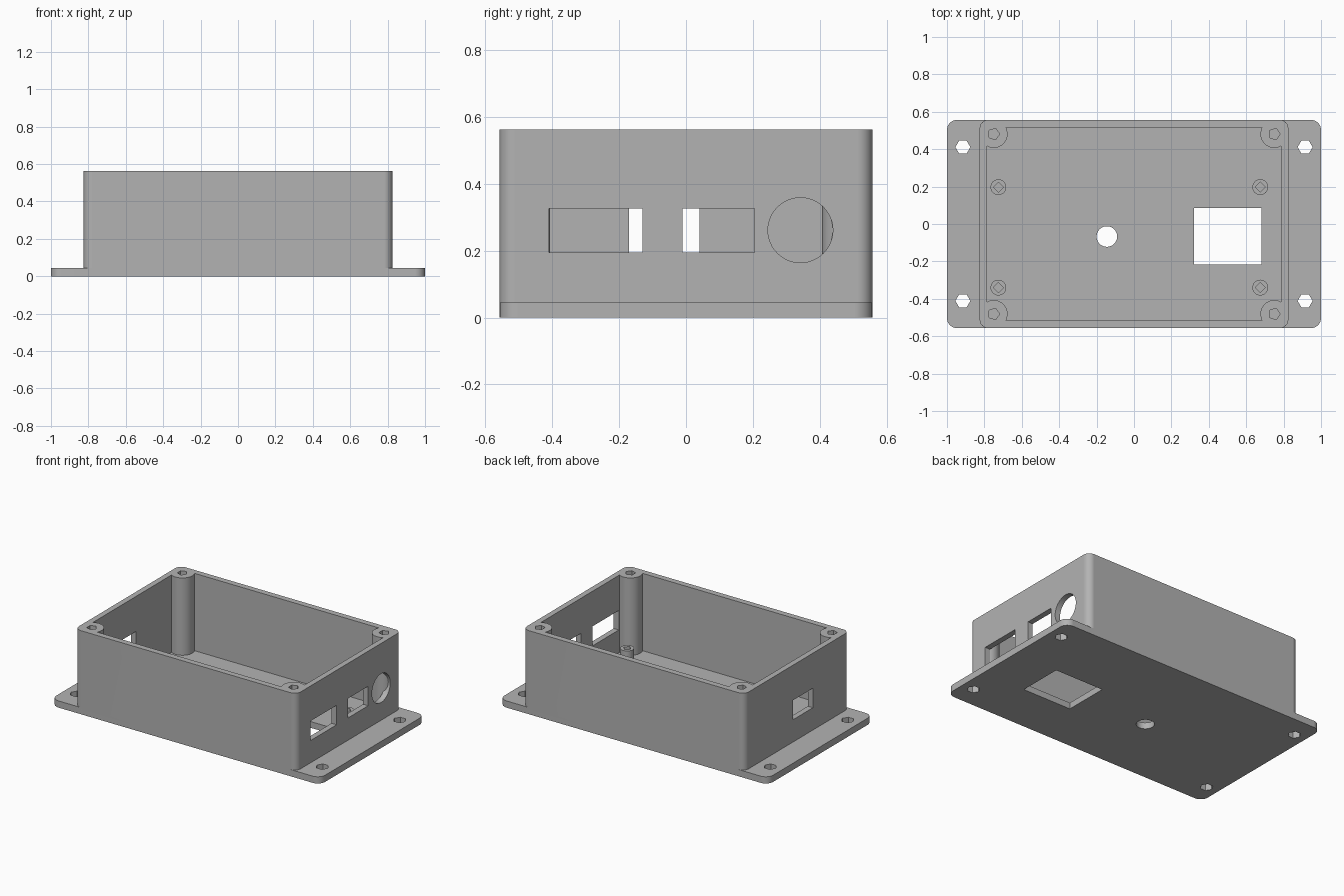
import bpy, bmesh, math

if "Cube" in bpy.data.objects:
    bpy.data.objects.remove(bpy.data.objects["Cube"], do_unlink=True)

grey = bpy.data.materials.new("matte grey plastic")
grey.use_nodes = True
colour = (0.45, 0.45, 0.45, 1)
grey.diffuse_color = colour
grey.node_tree.nodes["Principled BSDF"].inputs["Base Color"].default_value = colour

HALF_Y, TOP, FLOOR, FLANGE = 0.557, 0.562, 0.042, 0.045
BOX_X, IN_X, IN_Y = 0.825, 0.787, 0.517


def extrude_outline(name, points, z0, z1):
    """Solid prism from a flat outline."""
    bm = bmesh.new()
    face = bm.faces.new([bm.verts.new((x, y, z0)) for x, y in points])
    top = bmesh.ops.extrude_face_region(bm, geom=[face])["geom"]
    verts = [v for v in top if isinstance(v, bmesh.types.BMVert)]
    bmesh.ops.translate(bm, vec=(0, 0, z1 - z0), verts=verts)
    bmesh.ops.recalc_face_normals(bm, faces=bm.faces)
    mesh = bpy.data.meshes.new(name)
    bm.to_mesh(mesh)
    bm.free()
    mesh.materials.append(grey)
    obj = bpy.data.objects.new(name, mesh)
    bpy.context.collection.objects.link(obj)
    return obj


def rounded_slab(name, hx, hy, r, z0, z1, steps=8):
    points = []
    for q, (sx, sy) in enumerate([(1, 1), (-1, 1), (-1, -1), (1, -1)]):
        for i in range(steps + 1):
            a = (q + i / steps) * math.pi / 2
            points.append((sx * (hx - r) + r * math.cos(a), sy * (hy - r) + r * math.sin(a)))
    return extrude_outline(name, points, z0, z1)


def block(name, x0, x1, y0, y1, z0, z1):
    return extrude_outline(name, [(x0, y0), (x1, y0), (x1, y1), (x0, y1)], z0, z1)


def prism(name, x, y, r, sides, z0, z1):
    ring = [i * math.tau / sides for i in range(sides)]
    return extrude_outline(name, [(x + r * math.cos(a), y + r * math.sin(a)) for a in ring], z0, z1)


def combine(target, tool, operation):
    """Apply a boolean and discard its tool."""
    mod = target.modifiers.new("boolean", 'BOOLEAN')
    mod.operation, mod.solver, mod.object = operation, 'EXACT', tool
    bpy.context.view_layer.objects.active = target
    bpy.ops.object.modifier_apply(modifier=mod.name)
    bpy.data.objects.remove(tool, do_unlink=True)


def add(tool):
    combine(body, tool, 'UNION')


def cut(tool):
    combine(body, tool, 'DIFFERENCE')


corners = [(sx, sy) for sx in (-1, 1) for sy in (-1, 1)]
standoffs = [(x, y) for x in (-0.725, 0.675) for y in (-0.34, 0.197)]

# Hollow box with mounting flange
body = rounded_slab("enclosure_body", BOX_X, HALF_Y, 0.045, 0, TOP)
add(rounded_slab("flange", 1, HALF_Y, 0.055, 0, FLANGE))
cut(block("cavity", -IN_X, IN_X, -IN_Y, IN_Y, FLOOR, 1))

# Port openings: two slots and a round socket at one end, one slot at the other
for x0, x1, y0, y1 in [(0.7, 0.9, -0.41, -0.13), (0.7, 0.9, -0.01, 0.205),
                       (-0.9, -0.7, -0.17, 0.04)]:
    cut(block("port", x0, x1, y0, y1, 0.195, 0.326))
socket = prism("socket", 0, 0, 0.097, 48, -0.1, 0.1)
socket.rotation_euler.y = math.pi / 2
socket.location = (0.8, 0.342, 0.261)
bpy.context.view_layer.update()
cut(socket)

# Corner screw posts
for sx, sy in corners:
    add(prism("corner_post", sx * 0.75, sy * 0.481, 0.074, 48, 0.02, TOP))
for sx, sy in corners:
    cut(prism("post_hole", sx * 0.75, sy * 0.481, 0.032, 5, FLOOR, 1))
    cut(prism("flange_hole", sx * 0.915, sy * 0.411, 0.04, 6, -1, 0.2))

# Board standoffs on the floor
for x, y in standoffs:
    add(prism("standoff", x, y, 0.042, 32, 0.02, 0.13))
for x, y in standoffs:
    cut(prism("standoff_hole", x, y, 0.027, 4, FLOOR, 1))

# Floor openings
cut(block("floor_window", 0.322, 0.683, -0.217, 0.086, -1, 0.2))
cut(prism("floor_hole", -0.145, -0.067, 0.055, 40, -1, 0.2))

# Smooth rounded faces while keeping flats clean
bpy.ops.object.select_all(action='DESELECT')
body.select_set(True)
bpy.context.view_layer.objects.active = body
bpy.ops.object.shade_smooth_by_angle(angle=math.radians(30))
weighted = body.modifiers.new("weighted normals", 'WEIGHTED_NORMAL')
weighted.keep_sharp = True
